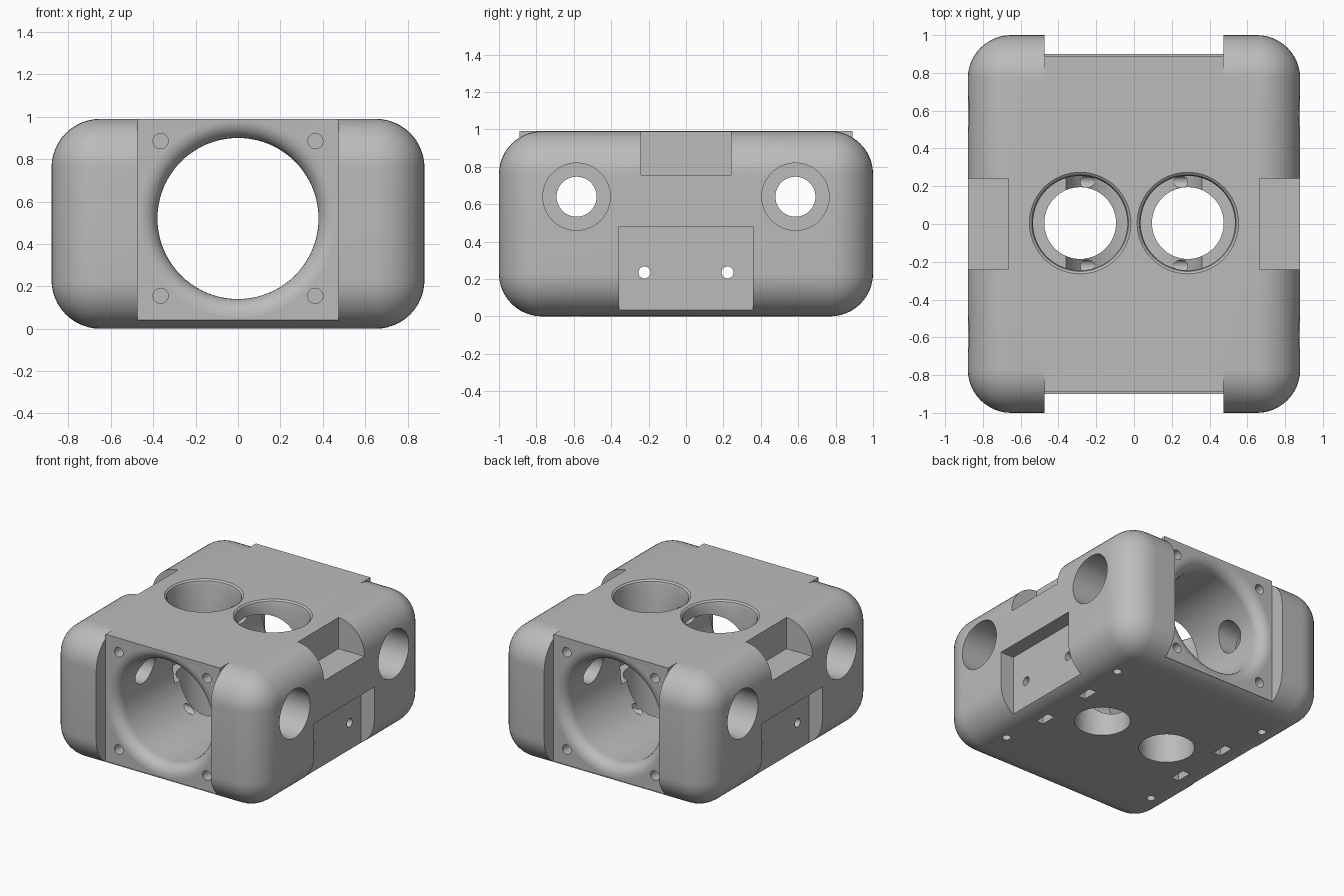
import bpy, bmesh, math
from mathutils import Matrix, Vector

cube = bpy.data.objects.get("Cube")
if cube:
    bpy.data.objects.remove(cube, do_unlink=True)

grey = bpy.data.materials.new("plain_grey")
grey.use_nodes = True
grey.diffuse_color = (0.5, 0.5, 0.5, 1)
grey.node_tree.nodes["Principled BSDF"].inputs["Base Color"].default_value = (0.5, 0.5, 0.5, 1)


def finish(bm, name):
    bmesh.ops.recalc_face_normals(bm, faces=bm.faces)
    mesh = bpy.data.meshes.new(name)
    bm.to_mesh(mesh)
    bm.free()
    mesh.materials.append(grey)
    obj = bpy.data.objects.new(name, mesh)
    bpy.context.collection.objects.link(obj)
    return obj


def box(name, low, high, radius=0):
    bm = bmesh.new()
    low, high = Vector(low), Vector(high)
    bmesh.ops.create_cube(bm, size=1)
    bmesh.ops.scale(bm, vec=high - low, verts=bm.verts)
    bmesh.ops.translate(bm, vec=(low + high) / 2, verts=bm.verts)
    if radius:
        bmesh.ops.bevel(bm, geom=bm.edges[:], offset=radius, segments=12,
                        profile=0.5, affect='EDGES')
    return finish(bm, name)


def lathe(name, profile, origin, axis, steps=64):
    """Solid of revolution from (radius, height) points along an axis."""
    bm = bmesh.new()
    verts = [bm.verts.new((r, 0, h)) for r, h in profile]
    edges = [bm.edges.new(pair) for pair in zip(verts, verts[1:])]
    bmesh.ops.spin(bm, geom=verts + edges, cent=(0, 0, 0), axis=(0, 0, 1),
                   angle=math.tau, steps=steps)
    bmesh.ops.remove_doubles(bm, verts=bm.verts, dist=0.0001)
    turn = Vector((0, 0, 1)).rotation_difference(Vector(axis)).to_matrix().to_4x4()
    bm.transform(Matrix.Translation(origin) @ turn)
    return finish(bm, name)


def drill(name, radius, start, end, origin, axis, steps=24):
    profile = [(0, start), (radius, start), (radius, end), (0, end)]
    return lathe(name, profile, origin, axis, steps)


def combine(tool, operation='DIFFERENCE'):
    mod = body.modifiers.new("shape", 'BOOLEAN')
    mod.operation, mod.object, mod.solver = operation, tool, 'EXACT'
    graph = bpy.context.evaluated_depsgraph_get()
    mesh = bpy.data.meshes.new_from_object(body.evaluated_get(graph))
    body.modifiers.clear()
    body.data = mesh
    bpy.data.objects.remove(tool, do_unlink=True)


# Rounded housing with flat mounting faces front and back
body = box("housing", (-0.88, -1, 0), (0.88, 1, 0.99), 0.23)
combine(box("mount_block", (-0.475, -0.89, 0.04), (0.475, 0.89, 0.99)), 'UNION')
for s in (-1, 1):
    ys = sorted((s * 0.89, s * 1.2))
    combine(box("mount_slot", (-0.475, ys[0], 0.04), (0.475, ys[1], 1.2)))

# Main tunnel with flared mouths
arc = [(0.465 - 0.085 * math.cos(a), 0.805 + 0.085 * math.sin(a))
       for a in [i * math.pi / 16 for i in range(9)]]
half = arc + [(0.465, 1.1), (0, 1.1)]
profile = [(r, -h) for r, h in reversed(half)] + half
combine(lathe("tunnel", profile, (0, 0, 0.52), (0, 1, 0), 80))

for s in (-1, 1):
    # Stepped vertical bores with softened rims
    combine(lathe("top_bore", [(0, -0.1), (0.19, -0.1), (0.19, 0.4), (0.25, 0.4),
                               (0.25, 0.96), (0.256, 0.98), (0.27, 0.991),
                               (0.27, 1.1), (0, 1.1)], (s * 0.285, 0.005, 0), (0, 0, 1)))
    # Side recess and upper notch
    xs = sorted((s * 0.77, s * 1.1))
    combine(box("side_recess", (xs[0], -0.357, 0.035), (xs[1], 0.357, 0.48)))
    xs = sorted((s * 0.665, s * 1.1))
    combine(box("top_notch", (xs[0], -0.24, 0.755), (xs[1], 0.24, 1.2)))

    for t in (-1, 1):
        # Stepped side bores
        combine(lathe("side_bore", [(0, 0), (0.107, 0), (0.107, 0.5), (0.18, 0.5),
                                    (0.18, 1), (0, 1)],
                      (0, t * 0.585, 0.64), (s, 0, 0), 48))
        # Screw holes in the recess, with nut pockets from below
        combine(drill("side_screw", 0.032, 0.1, 1, (0, t * 0.222, 0.235), (s, 0, 0)))
        combine(box("nut_pocket", (s * 0.6 - 0.03, t * 0.222 - 0.06, -0.1),
                    (s * 0.6 + 0.03, t * 0.222 + 0.06, 0.3)))
        # Screw holes underneath
        combine(drill("base_screw", 0.03, -0.1, 0.55, (s * 0.64, t * 0.585, 0), (0, 0, 1)))
        # Blind screw holes in the mounting faces
        for z in (0.155, 0.885):
            combine(drill("mount_screw", 0.036, 0.72, 1, (s * 0.365, 0, z), (0, t, 0)))

bpy.ops.object.select_all(action='DESELECT')
body.select_set(True)
bpy.context.view_layer.objects.active = body
bpy.ops.object.shade_smooth_by_angle(angle=math.radians(30))
